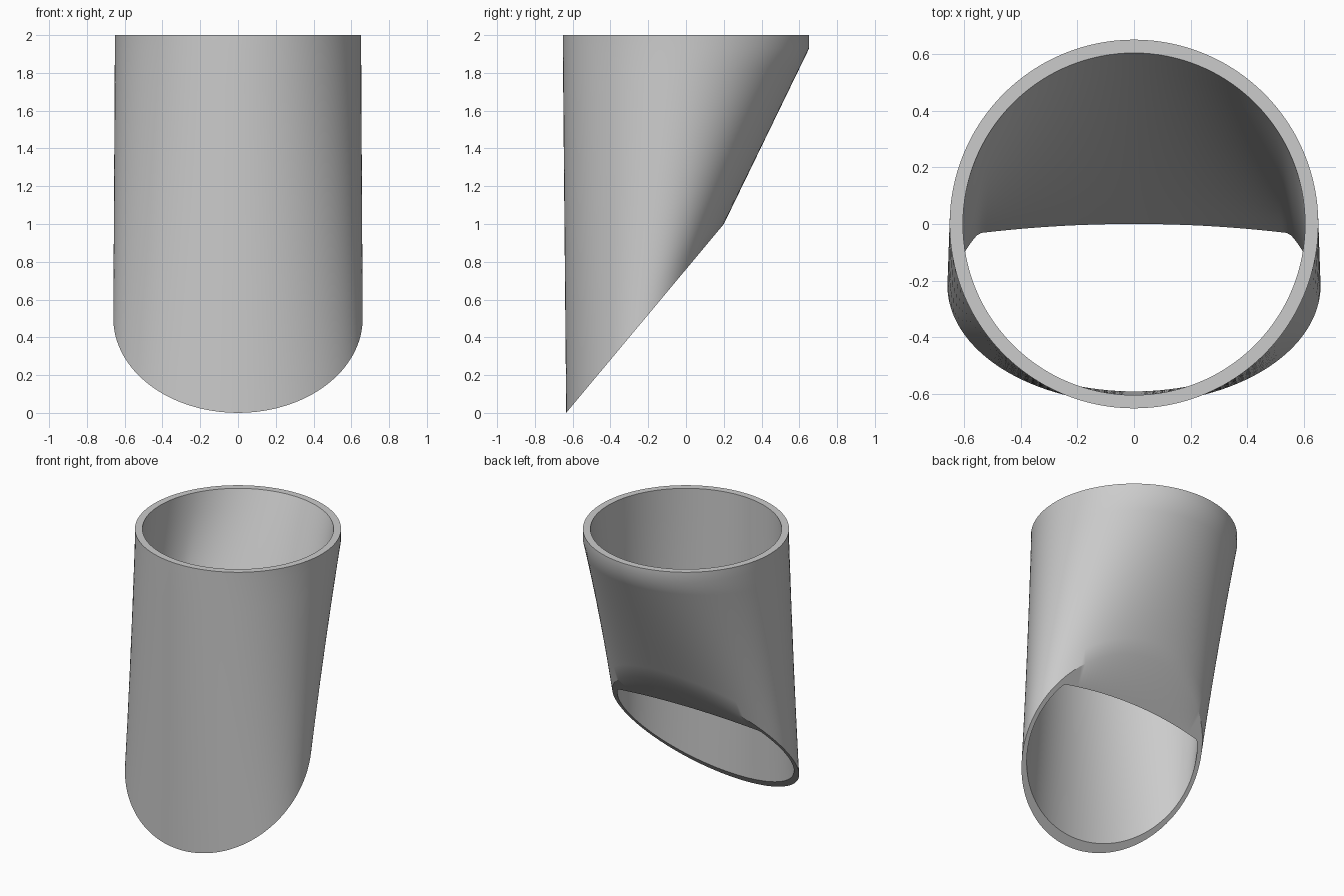
import bpy, bmesh
from math import sin, cos, tau, hypot

if "Cube" in bpy.data.objects:
    bpy.data.objects.remove(bpy.data.objects["Cube"])

SIDES = 128
STEPS = 10
ANGLES = [tau * i / SIDES for i in range(SIDES)]

# Slanted cut plane at the bottom: low at the front, high at the back
CENTRE_Y, CENTRE_Z = -0.217, 0.5
DIR_Y, DIR_Z = 0.835 / hypot(0.835, 1), 1 / hypot(0.835, 1)


def circle(radius, z):
    return [(radius * cos(a), radius * sin(a), z) for a in ANGLES]


def slanted(rx, rv, limit=None):
    """Ellipse on the cut plane, optionally flattened towards the back."""
    points = []
    for a in ANGLES:
        x, v = rx * cos(a), rv * sin(a)
        if limit:
            v = min(v, limit(x))
        points.append((x, CENTRE_Y + v * DIR_Y, CENTRE_Z + v * DIR_Z))
    return points


def blend(a, b, t):
    return [tuple(p + (q - p) * t for p, q in zip(u, w)) for u, w in zip(a, b)]


# Closed loop of rings: outer rim, outer wall, cut face, inner wall, top rim
rim_low = circle(0.652, 1.93)
outer_foot = slanted(0.66, 0.651)
inner_foot = slanted(0.63, 0.585, lambda x: 0.339 - 0.17 * x * x)
inner_rim = circle(0.605, 2)
rings = [circle(0.652, 2)]
rings += [blend(rim_low, outer_foot, i / STEPS) for i in range(STEPS + 1)]
rings += [blend(inner_foot, inner_rim, i / STEPS) for i in range(STEPS + 1)]

bm = bmesh.new()
loops = [[bm.verts.new(p) for p in ring] for ring in rings]
for k, ring in enumerate(loops):
    following = loops[(k + 1) % len(loops)]
    for i in range(SIDES):
        j = (i + 1) % SIDES
        bm.faces.new((ring[i], following[i], following[j], ring[j]))
bmesh.ops.recalc_face_normals(bm, faces=bm.faces)

mesh = bpy.data.meshes.new("slanted_tube")
bm.to_mesh(mesh)
bm.free()
tube = bpy.data.objects.new("slanted_tube", mesh)
bpy.context.collection.objects.link(tube)

# Plain grey surface
grey = bpy.data.materials.new("light_grey")
grey.use_nodes = True
grey.diffuse_color = (0.6, 0.6, 0.6, 1)
grey.node_tree.nodes["Principled BSDF"].inputs["Base Color"].default_value = (0.6, 0.6, 0.6, 1)
mesh.materials.append(grey)

# Smooth walls with crisp rims
bpy.ops.object.select_all(action="DESELECT")
tube.select_set(True)
bpy.context.view_layer.objects.active = tube
bpy.ops.object.shade_smooth_by_angle(angle=0.5)
